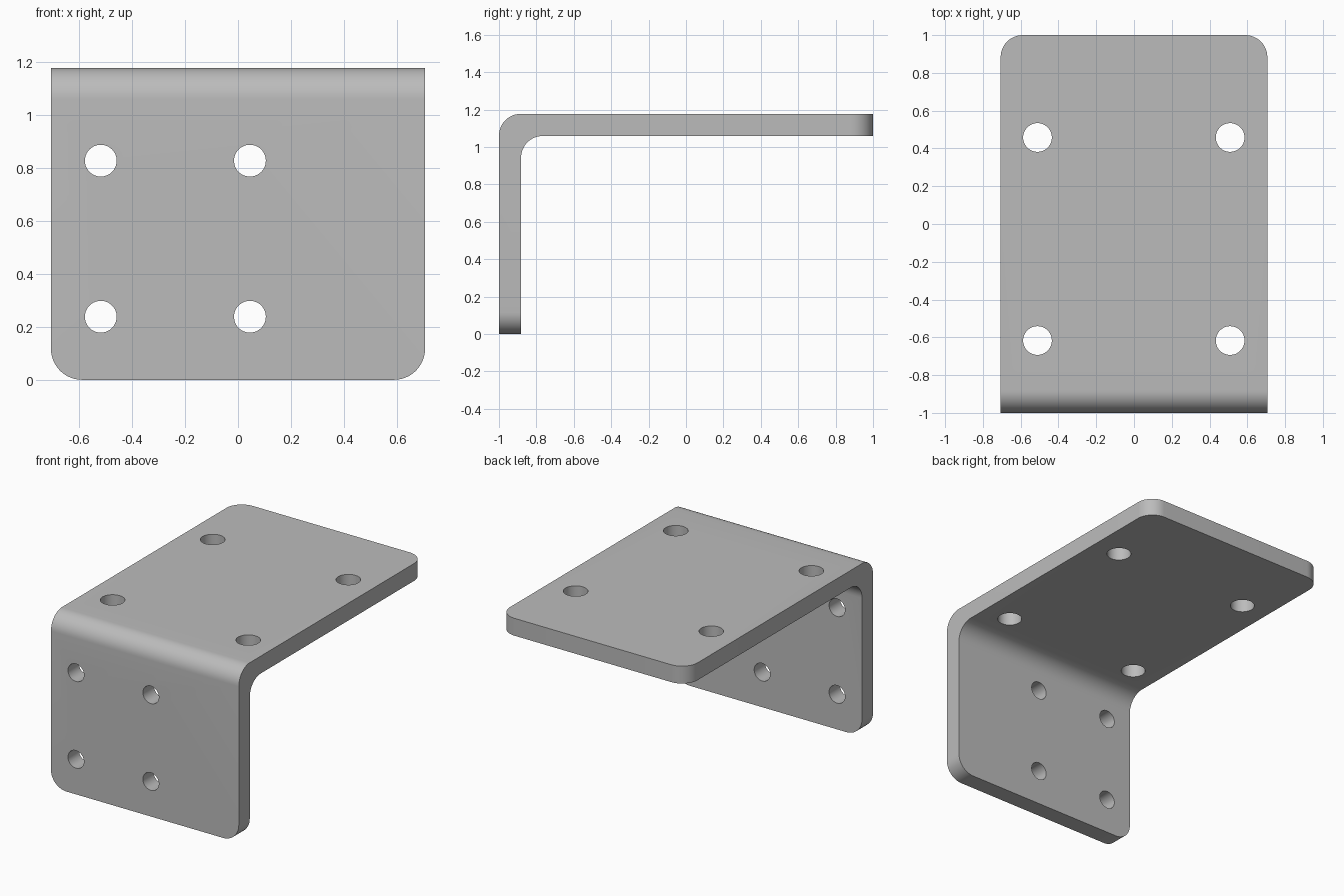
import bpy
import bmesh
from math import radians
from mathutils import Matrix, Vector

if "Cube" in bpy.data.objects:
    bpy.data.objects.remove(bpy.data.objects["Cube"])

HALF_W = 0.706      # half width along x
HEIGHT = 1.177
THICK = 0.118       # plate thickness
RADIUS = 0.117      # bend and corner radius

# Colour
steel = bpy.data.materials.new("grey steel")
steel.use_nodes = True
grey = (0.5, 0.5, 0.5, 1)
steel.diffuse_color = grey
steel.node_tree.nodes["Principled BSDF"].inputs["Base Color"].default_value = grey


def make_object(name, bm):
    mesh = bpy.data.meshes.new(name)
    bm.to_mesh(mesh)
    bm.free()
    mesh.materials.append(steel)
    obj = bpy.data.objects.new(name, mesh)
    bpy.context.collection.objects.link(obj)
    return obj


# Angle plate: L profile extruded along x
profile = [(-1, 0), (THICK - 1, 0), (THICK - 1, HEIGHT - THICK),
           (1, HEIGHT - THICK), (1, HEIGHT), (-1, HEIGHT)]
bm = bmesh.new()
face = bm.faces.new([bm.verts.new((-HALF_W, y, z)) for y, z in profile])
ext = bmesh.ops.extrude_face_region(bm, geom=[face])
bmesh.ops.translate(bm, vec=(2 * HALF_W, 0, 0),
                    verts=[v for v in ext["geom"] if isinstance(v, bmesh.types.BMVert)])
bmesh.ops.recalc_face_normals(bm, faces=bm.faces)


def is_rounded(edge):
    a, b = edge.verts
    mid, d = (a.co + b.co) / 2, b.co - a.co
    along_x = abs(d.x) > 0.1
    bend = along_x and mid.y < 0 and mid.z > 0.5
    free_end = not along_x and (mid.y > 0.99 or mid.z < 0.01)
    return bend or free_end


# Round the bend (inside and outside) and the four free corners
bmesh.ops.bevel(bm, geom=[e for e in bm.edges if is_rounded(e)], offset=RADIUS,
                offset_type='OFFSET', segments=12, profile=0.5, affect='EDGES')
bracket = make_object("angle_bracket", bm)

# Screw holes: four through each leg
cutter_bm = bmesh.new()


def add_hole(centre, axis, radius):
    turn = Vector((0, 0, 1)).rotation_difference(Vector(axis)).to_matrix().to_4x4()
    bmesh.ops.create_cone(cutter_bm, cap_ends=True, segments=48, radius1=radius,
                          radius2=radius, depth=3 * THICK,
                          matrix=Matrix.Translation(centre) @ turn)


for x in (-0.518, 0.045):
    for z in (0.238, 0.827):
        add_hole((x, THICK / 2 - 1, z), (0, 1, 0), 0.06)
for x in (-0.511, 0.509):
    for y in (-0.617, 0.458):
        add_hole((x, y, HEIGHT - THICK / 2), (0, 0, 1), 0.076)
cutter = make_object("hole_cutter", cutter_bm)
cutter.hide_render = True

cut = bracket.modifiers.new("holes", 'BOOLEAN')
cut.operation = 'DIFFERENCE'
cut.solver = 'EXACT'
cut.object = cutter

bpy.ops.object.select_all(action='DESELECT')
bracket.select_set(True)
bpy.context.view_layer.objects.active = bracket
bpy.ops.object.modifier_apply(modifier=cut.name)
bpy.data.objects.remove(cutter)
bpy.ops.object.shade_smooth_by_angle(angle=radians(30))
